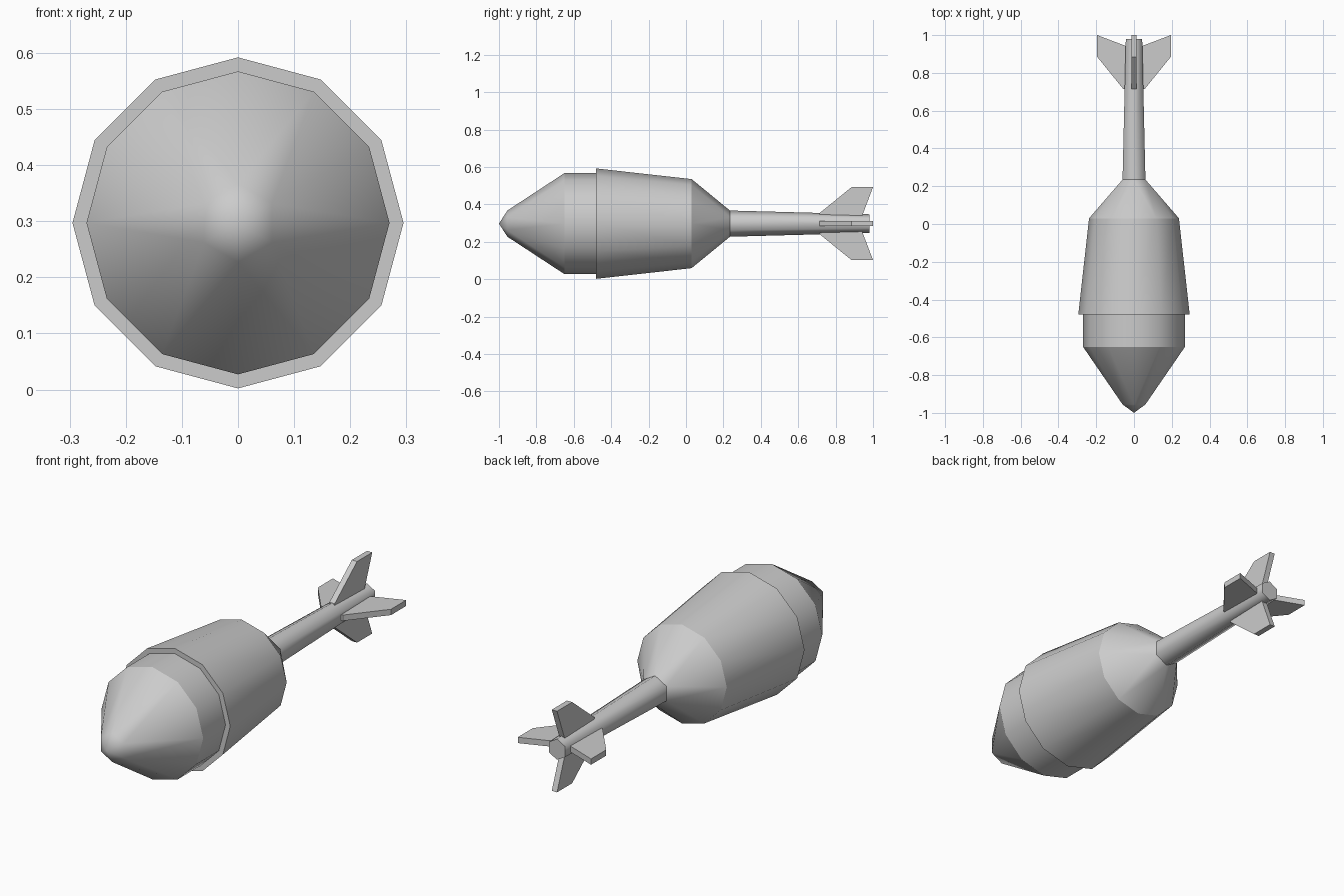
import bpy, bmesh, math

if "Cube" in bpy.data.objects:
    bpy.data.objects.remove(bpy.data.objects["Cube"])

AXIS_Z = 0.297

grey = bpy.data.materials.new("plain grey")
grey.diffuse_color = (0.6, 0.6, 0.6, 1)
grey.use_nodes = True
grey.node_tree.nodes["Principled BSDF"].inputs["Base Color"].default_value = grey.diffuse_color


def finish(bm, name):
    bmesh.ops.recalc_face_normals(bm, faces=bm.faces)
    mesh = bpy.data.meshes.new(name)
    bm.to_mesh(mesh)
    bm.free()
    mesh.materials.append(grey)
    ob = bpy.data.objects.new(name, mesh)
    bpy.context.collection.objects.link(ob)
    return ob


def ring(bm, y, r, n):
    return [bm.verts.new((r * math.sin(2 * math.pi * i / n), y,
                          AXIS_Z + r * math.cos(2 * math.pi * i / n)))
            for i in range(n)]


def bridge(bm, a, b):
    """Join two rings of equal count, or a ring of 12 to a ring of 6."""
    if len(a) < len(b):
        a, b = b, a
    n, m = len(a), len(b)
    for k in range(m):
        nxt = (k + 1) % m
        if n == m:
            bm.faces.new((a[k], a[nxt], b[nxt], b[k]))
        else:
            t0, t1, t2 = a[2 * k - 1], a[2 * k], a[2 * k + 1]
            bm.faces.new((b[k], t0, t1))
            bm.faces.new((b[k], t1, t2))
            bm.faces.new((b[k], t2, b[nxt]))


# Shell: nose, collar, casing, tail cone and stem along y
# (y, radius, sides, sharp ring)
PROFILE = [(-0.955, 0.070, 6, False), (-0.65, 0.270, 12, True),
           (-0.48, 0.270, 12, True), (-0.48, 0.295, 12, True),
           (0.03, 0.238, 12, True), (0.235, 0.070, 6, True),
           (0.98, 0.050, 6, True)]
bm = bmesh.new()
rings = [ring(bm, y, r, n) for y, r, n, _ in PROFILE]
for a, b in zip(rings, rings[1:]):
    bridge(bm, a, b)
tip = bm.verts.new((0, -1, AXIS_Z))
for i in range(6):
    bm.faces.new((tip, rings[0][i], rings[0][(i + 1) % 6]))
bm.faces.new(rings[-1])
for f in bm.faces:
    f.smooth = True
for r, (_, _, n, sharp) in zip(rings, PROFILE):
    for i in range(n):
        e = bm.edges.get((r[i], r[(i + 1) % n]))
        if e and sharp:
            e.smooth = False
finish(bm, "shell_body")

# Four swept tail fins
FIN = [(0.71, 0.03), (0.715, 0.057), (0.885, 0.195), (1.0, 0.195),
       (0.945, 0.05), (0.935, 0.03)]
HALF = 0.014
for k, name in enumerate(("top_fin", "right_fin", "bottom_fin", "left_fin")):
    c, s = round(math.cos(k * math.pi / 2)), round(math.sin(k * math.pi / 2))
    bm = bmesh.new()
    sides = [[bm.verts.new((t * c + r * s, y, AXIS_Z + r * c - t * s))
              for y, r in FIN] for t in (-HALF, HALF)]
    bm.faces.new(sides[0])
    bm.faces.new(sides[1])
    bridge(bm, *sides)
    finish(bm, name)
